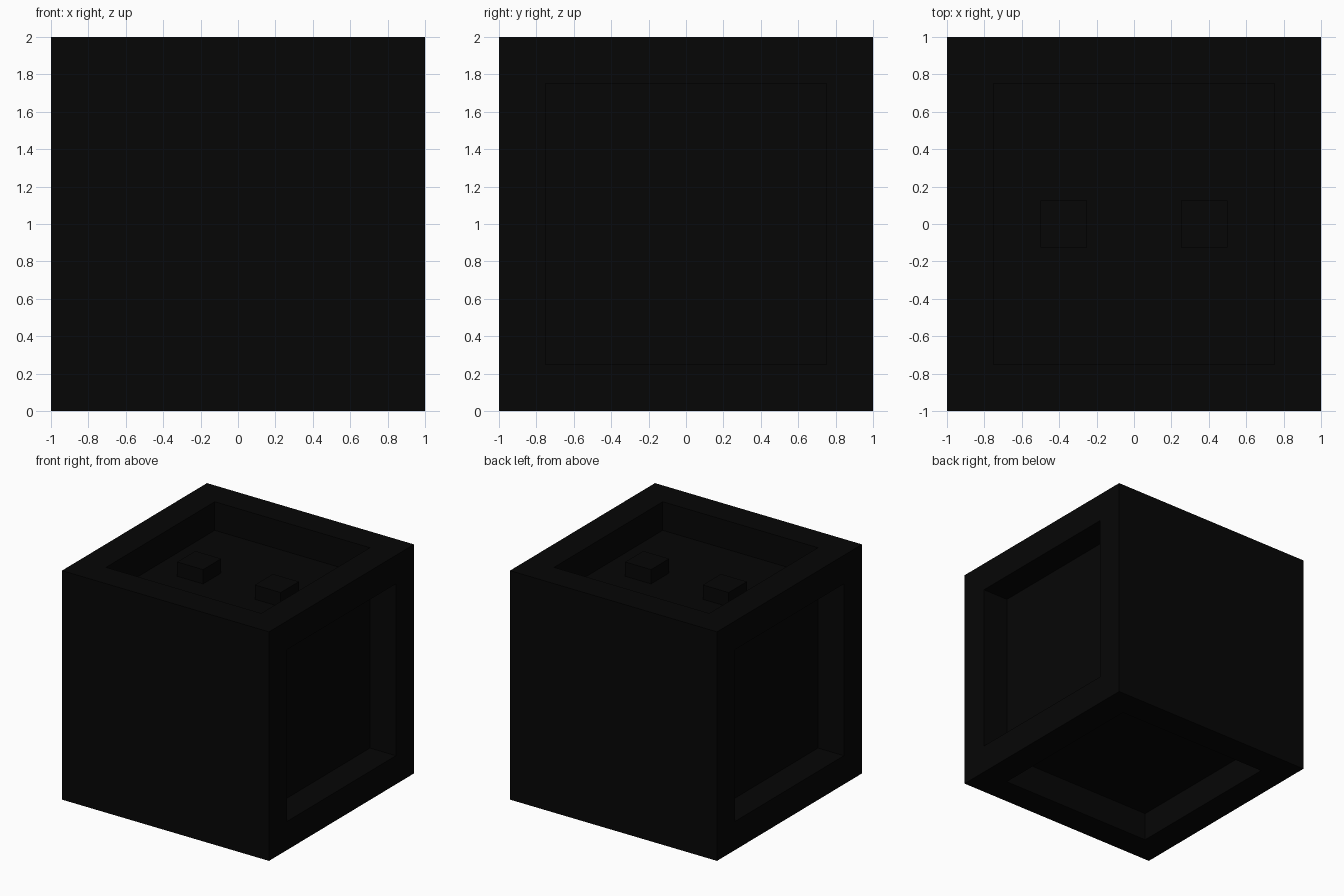
import bpy
import bmesh
from mathutils import Matrix

default = bpy.data.objects.get("Cube")
if default:
    bpy.data.objects.remove(default, do_unlink=True)

# Single near-black material
black = bpy.data.materials.new("near_black")
black.use_nodes = True
colour = (0.0018, 0.0018, 0.0018, 1)
black.diffuse_color = colour
black.node_tree.nodes["Principled BSDF"].inputs["Base Color"].default_value = colour


def add_object(name, bm):
    mesh = bpy.data.meshes.new(name)
    bm.to_mesh(mesh)
    bm.free()
    mesh.materials.append(black)
    obj = bpy.data.objects.new(name, mesh)
    bpy.context.collection.objects.link(obj)
    return obj


def box(size, centre):
    bm = bmesh.new()
    bmesh.ops.create_cube(bm, size=1, matrix=Matrix.Translation(centre) @ Matrix.Diagonal((*size, 1)))
    bm.normal_update()
    return bm


# Cube body: plain front and back, straight-walled square recess in every other face
body = box((2, 2, 2), (0, 0, 1))
recessed = [f for f in body.faces if abs(f.normal.y) < 0.5]
bmesh.ops.inset_individual(body, faces=recessed, thickness=0.25, use_even_offset=True)
for face in recessed:
    direction = face.normal.copy()
    floor = bmesh.ops.extrude_discrete_faces(body, faces=[face])["faces"][0]
    bmesh.ops.translate(body, verts=floor.verts, vec=direction * -0.25)
add_object("body", body)

# Two low studs on the floor of the top recess
for side, x in (("left", 0.375), ("right", -0.375)):
    add_object(side + "_stud", box((0.25, 0.25, 0.125), (x, 0, 1.8125)))
